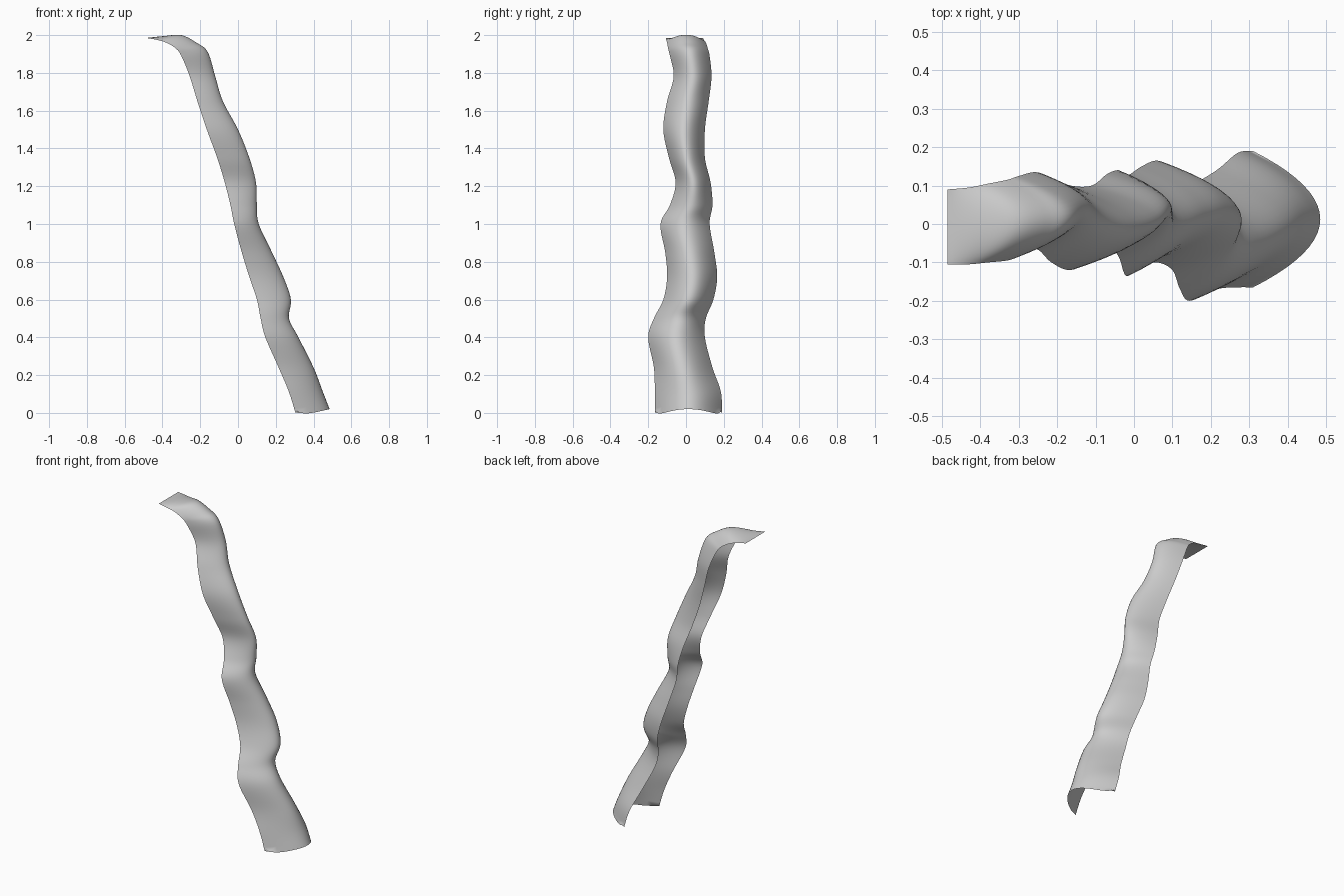
import bpy
import bmesh
from mathutils import Vector

# Remove the default object
default = bpy.data.objects.get("Cube")
if default:
    bpy.data.objects.remove(default, do_unlink=True)

# Stations along the strip, in hundredths of a unit:
# ridge x, ridge z, edge x, drop of the edges below the ridge, front y, back y
STATIONS = [
    (48.5, 2, 31, 4, -16.5, 19),
    (45, 11, 27, 0, -16.5, 18.5),
    (40, 24, 21.5, 0, -17, 14),
    (32, 40, 14.5, 0, -20, 10),
    (27, 50, 12, 0, -17, 10.5),
    (28, 60, 10, 0, -12, 14.5),
    (24, 72, 6, 0, -10, 16.5),
    (18, 85, 2, 0, -11, 15),
    (11, 100, -2, 0, -13.5, 12.5),
    (10, 110, -4, 0, -8.5, 14),
    (9.5, 122, -7, 0, -5.5, 13),
    (6, 135, -11, 0, -9, 10),
    (0, 150, -16.5, 0, -12, 10),
    (-8, 165, -21.5, 0, -10, 12),
    (-12, 178, -25.5, 0, -6.5, 13.5),
    (-16, 191, -30, 2, -8.5, 12.5),
    (-22, 196, -33, 3, -9.5, 11.5),
    (-30, 200, -38, 4, -10, 10.5),
    (-39, 199.5, -43, 2, -10.5, 9.5),
    (-48.5, 198.5, -48.5, 0, -10.5, 9),
]
STEPS_ALONG = 6
STEPS_ACROSS = 20


def make_material(name, colour):
    """Plain material with the same viewport and render colour."""
    material = bpy.data.materials.new(name)
    material.use_nodes = True
    material.diffuse_color = colour
    shader = material.node_tree.nodes["Principled BSDF"]
    shader.inputs["Base Color"].default_value = colour
    return material


def smooth_stations(stations, steps):
    """Interpolate the stations with a smooth curve through each one."""
    rows = [Vector(s) / 100 for s in stations]
    padded = [rows[0] * 2 - rows[1]] + rows + [rows[-1] * 2 - rows[-2]]
    result = []
    for a, b, c, d in zip(padded, padded[1:], padded[2:], padded[3:]):
        for k in range(steps):
            t = k / steps
            result.append((b * 2 + (c - a) * t
                           + (a * 2 - b * 5 + c * 4 - d) * t ** 2
                           + (b * 3 - a - c * 3 + d) * t ** 3) / 2)
    return result + [rows[-1]]


def section_point(station, u, corner_lift):
    """Point on the curved cross-section; u runs from front to back edge."""
    ridge_x, ridge_z, edge_x, drop, front, back = station
    bow = u * u
    x = ridge_x + (edge_x - ridge_x) * bow
    y = (front + back) / 2 + (back - front) / 2 * u
    z = ridge_z - drop * bow + corner_lift * u ** 10
    return x, y, z


# Wavy channel-shaped strip, open on its rear side
bm = bmesh.new()
grid = []
for index, station in enumerate(smooth_stations(STATIONS, STEPS_ALONG)):
    lift = 0.03 if index == 0 else 0
    row = []
    for j in range(STEPS_ACROSS + 1):
        u = 2 * j / STEPS_ACROSS - 1
        row.append(bm.verts.new(section_point(station, u, lift)))
    grid.append(row)

for low, high in zip(grid, grid[1:]):
    for j in range(STEPS_ACROSS):
        face = bm.faces.new((low[j], low[j + 1], high[j + 1], high[j]))
        face.smooth = True

mesh = bpy.data.meshes.new("wavy_strip")
bm.to_mesh(mesh)
bm.free()
mesh.materials.append(make_material("light_grey", (0.6, 0.6, 0.6, 1)))
strip = bpy.data.objects.new("wavy_strip", mesh)
bpy.context.collection.objects.link(strip)
